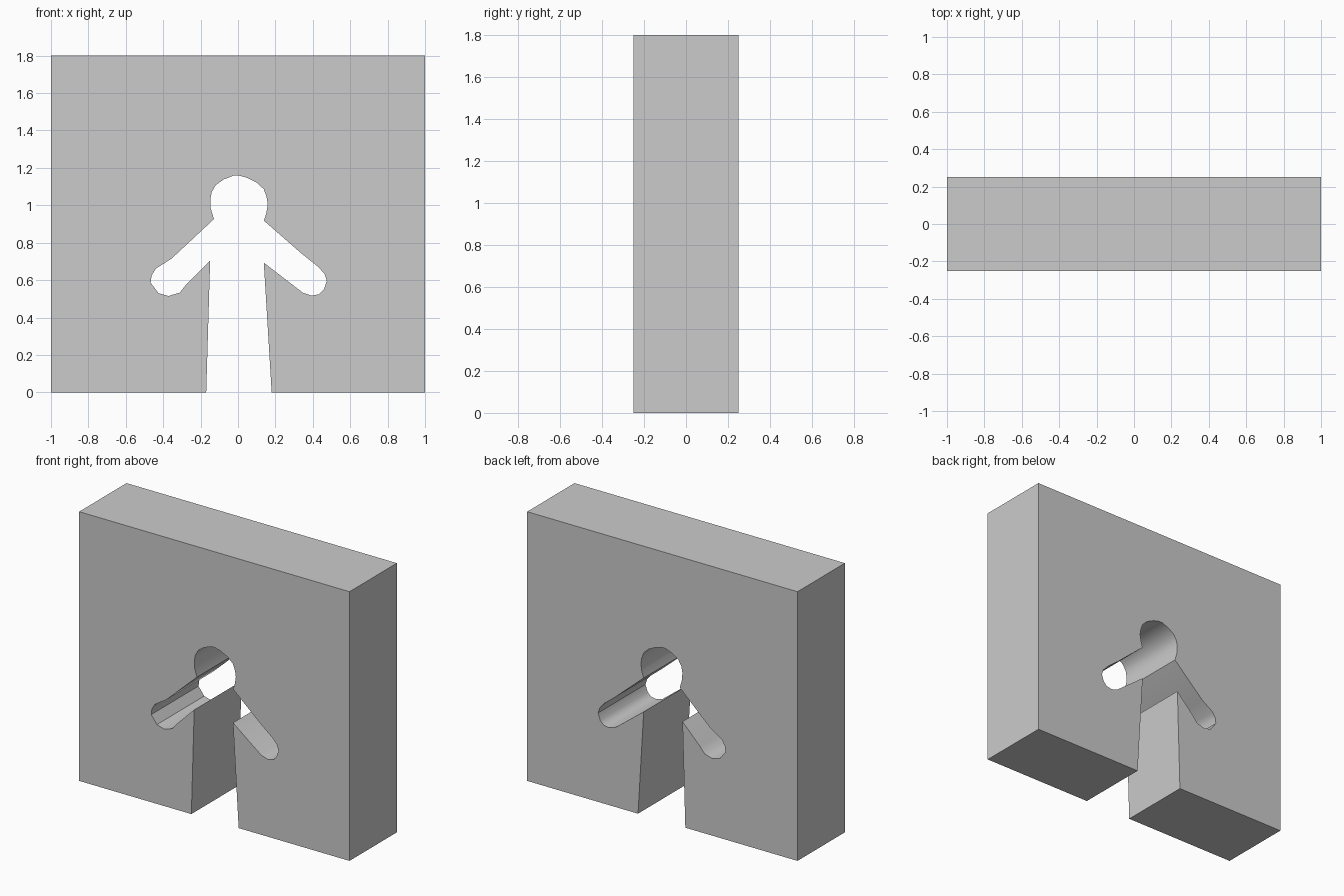
import bpy, bmesh, math

if "Cube" in bpy.data.objects:
    bpy.data.objects.remove(bpy.data.objects["Cube"])

DEPTH, HALF_W, HEIGHT = 0.5, 1.0, 1.8

# Figure-shaped opening, traced from the left foot to the right foot (x, z)
left_leg_and_arm = [(-0.17, 0), (-0.149, 0.704), (-0.28, 0.572), (-0.312, 0.533),
                    (-0.371, 0.515), (-0.425, 0.53), (-0.467, 0.586), (-0.462, 0.624),
                    (-0.44, 0.661), (-0.355, 0.715)]
head = [(-0.129, 0.926), (-0.146, 0.985), (-0.148, 1.03), (-0.141, 1.07), (-0.119, 1.108),
        (-0.077, 1.138), (-0.023, 1.159), (0.003, 1.159), (0.041, 1.15), (0.1, 1.122),
        (0.138, 1.086), (0.153, 1.045), (0.159, 1.005), (0.152, 0.96), (0.138, 0.918)]
right_arm_and_leg = [(0.341, 0.741), (0.432, 0.668), (0.463, 0.632), (0.475, 0.595),
                     (0.459, 0.549), (0.435, 0.525), (0.395, 0.517), (0.346, 0.533),
                     (0.138, 0.693), (0.18, 0)]
opening = left_leg_and_arm + head + right_arm_and_leg

# Wall face: the opening reaches the ground, so it is one outline
outline = opening + [(HALF_W, 0), (HALF_W, HEIGHT), (-HALF_W, HEIGHT), (-HALF_W, 0)]

# Extrude the face through the wall's thickness
bm = bmesh.new()
face = bm.faces.new([bm.verts.new((x, -DEPTH / 2, z)) for x, z in outline])
ext = bmesh.ops.extrude_face_region(bm, geom=[face], use_keep_orig=True)
back = [v for v in ext["geom"] if isinstance(v, bmesh.types.BMVert)]
bmesh.ops.translate(bm, verts=back, vec=(0, DEPTH, 0))
bmesh.ops.recalc_face_normals(bm, faces=bm.faces)

mesh = bpy.data.meshes.new("wall_with_figure_opening")
bm.to_mesh(mesh)
bm.free()
wall = bpy.data.objects.new("wall_with_figure_opening", mesh)
bpy.context.collection.objects.link(wall)

# Soft shading in the rounded parts of the opening, crisp corners elsewhere
bpy.context.view_layer.objects.active = wall
wall.select_set(True)
bpy.ops.object.shade_smooth_by_angle(angle=math.radians(35))
